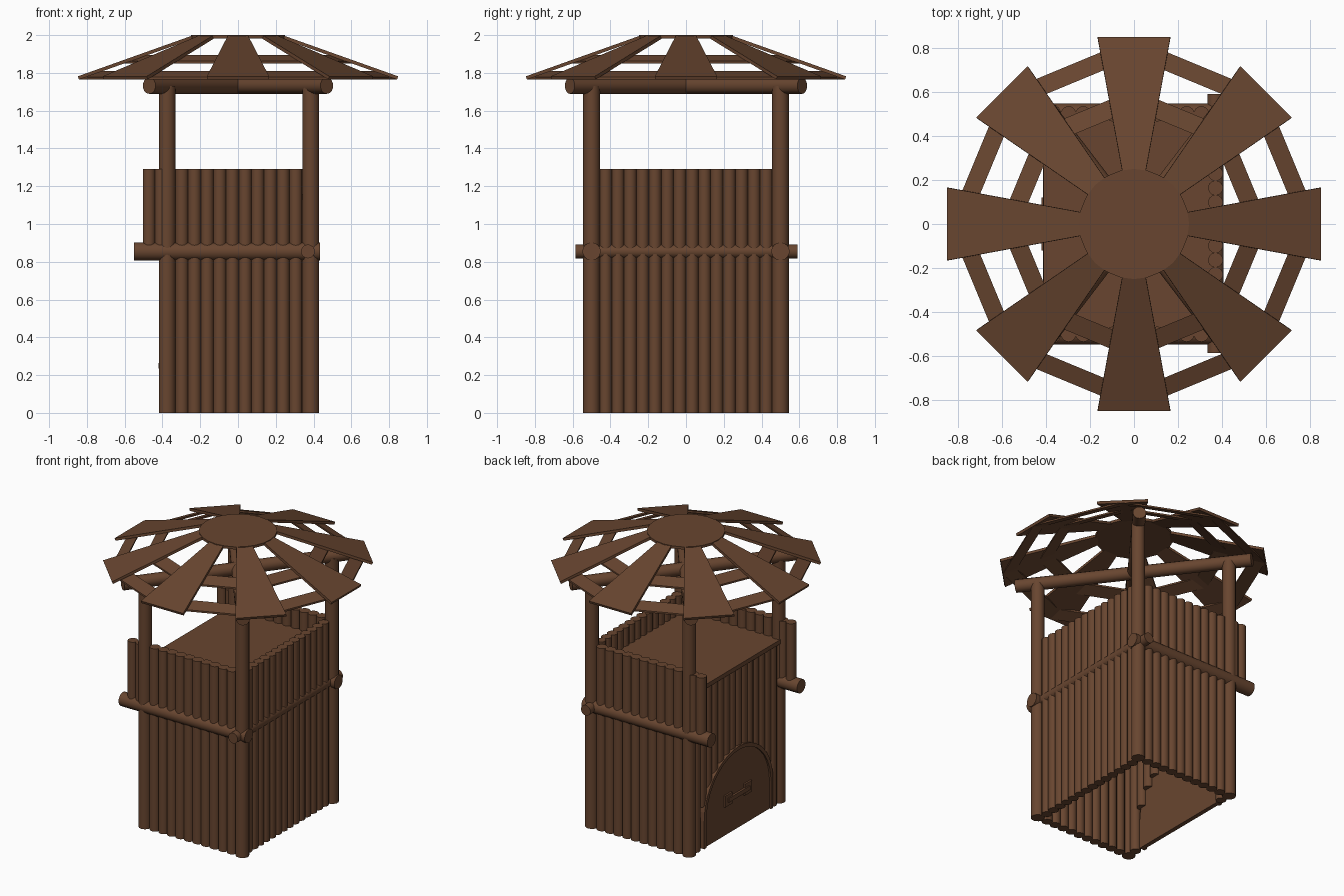
import bpy, bmesh, math
from mathutils import Vector, Matrix

if "Cube" in bpy.data.objects:
    bpy.data.objects.remove(bpy.data.objects["Cube"])

wood = bpy.data.materials.new("brown_wood")
wood.diffuse_color = (0.138, 0.060, 0.029, 1)
wood.use_nodes = True
wood.node_tree.nodes["Principled BSDF"].inputs["Base Color"].default_value = wood.diffuse_color


def finish(name, bm, smooth=False):
    bmesh.ops.recalc_face_normals(bm, faces=bm.faces)
    me = bpy.data.meshes.new(name)
    bm.to_mesh(me)
    bm.free()
    ob = bpy.data.objects.new(name, me)
    bpy.context.collection.objects.link(ob)
    me.materials.append(wood)
    if smooth:
        bpy.ops.object.select_all(action='DESELECT')
        ob.select_set(True)
        bpy.context.view_layer.objects.active = ob
        bpy.ops.object.shade_smooth_by_angle(angle=math.radians(40))
    return ob


def log(bm, a, b, r, sides=14):
    a, b = Vector(a), Vector(b)
    d = b - a
    m = Matrix.Translation((a + b) / 2) @ d.to_track_quat('Z', 'Y').to_matrix().to_4x4()
    bmesh.ops.create_cone(bm, cap_ends=True, segments=sides, radius1=r, radius2=r,
                          depth=d.length, matrix=m)


def logs(name, items):
    bm = bmesh.new()
    for a, b, r in items:
        log(bm, a, b, r)
    finish(name, bm, True)


def prism(bm, pts, offset):
    # closed solid from a flat outline swept by an offset vector
    f = bm.faces.new([bm.verts.new(p) for p in pts])
    ext = bmesh.ops.extrude_face_region(bm, geom=[f])
    vs = [v for v in ext['geom'] if isinstance(v, bmesh.types.BMVert)]
    bmesh.ops.translate(bm, verts=vs, vec=offset)


def box(bm, lo, hi):
    prism(bm, [(lo[0], lo[1], lo[2]), (hi[0], lo[1], lo[2]), (hi[0], hi[1], lo[2]),
               (lo[0], hi[1], lo[2])], (0, 0, hi[2] - lo[2]))


XL, XR, Y = -0.375, 0.385, 0.5
WALL_TOP, RAIL_Z = 1.29, 0.855

# Corner posts
for x, sx in ((XL, "left"), (XR, "right")):
    for y, sy in ((-Y, "front"), (Y, "back")):
        logs(f"post_{sy}_{sx}", [((x, y, 0), (x, y, 1.73), 0.044)])

# Front and back log walls, with short upper logs past the left posts
for y, n in ((-Y, "front"), (Y, "back")):
    items = [((-0.297 + i * 0.067, y, 0), (-0.297 + i * 0.067, y, WALL_TOP), 0.035)
             for i in range(10)]
    items += [((x, y, 0.86), (x, y, WALL_TOP), 0.034) for x in (-0.471, -0.408)]
    logs(f"{n}_wall", items)
    logs(f"{n}_rail", [((-0.55, y, RAIL_Z), (0.435, y, RAIL_Z), 0.048)])

# Right log wall and its rail
STEP = 0.0655
ys = [(i - 6.5) * STEP for i in range(14)]
logs("right_wall", [((0.37, y, 0), (0.37, y, WALL_TOP), 0.034) for y in ys])
logs("right_rail", [((0.37, -0.585, RAIL_Z), (0.37, 0.59, RAIL_Z), 0.037)])

# Left log wall, cut away behind the arched door
R, CZ = 0.385, 0.20


def arch_height(y):
    return CZ + math.sqrt(R * R - y * y) - 0.04 if abs(y) < R else 0


logs("left_wall", [((-0.37, y, arch_height(y)), (-0.37, y, 1.14), 0.034) for y in ys])

# Platform floor
bm = bmesh.new()
box(bm, (-0.41, -0.48, 1.13), (0.375, 0.48, 1.16))
finish("platform", bm)


# Arched door with a raised rim
def arch(r, x, bottom):
    pts = [(x, -r, bottom)]
    pts += [(x, -r * math.cos(math.pi * i / 20), CZ + r * math.sin(math.pi * i / 20))
            for i in range(21)]
    return pts + [(x, r, bottom)]


bm = bmesh.new()
prism(bm, arch(R, -0.40, 0.005), (0.03, 0, 0))
finish("door", bm)
bm = bmesh.new()
outer, inner = arch(R, -0.412, 0.005), arch(R - 0.025, -0.412, 0.005)
for i in range(len(outer) - 1):
    prism(bm, [outer[i], outer[i + 1], inner[i + 1], inner[i]], (0.015, 0, 0))
finish("door_rim", bm)

# Door handle: two plates and a bar
bm = bmesh.new()
for y in (-0.11, 0.11):
    box(bm, (-0.412, y - 0.04, 0.21), (-0.395, y + 0.04, 0.29))
box(bm, (-0.42, -0.12, 0.235), (-0.405, 0.12, 0.265))
finish("door_handle", bm)

# Crossed roof beams running corner to corner
for s, n in ((1, "a"), (-1, "b")):
    logs(f"roof_beam_{n}", [((-0.47, -0.615 * s, 1.732), (0.47, 0.615 * s, 1.732), 0.043)])


# Roof: hub disc, eight flared planks, two octagonal rings
def slope(r):
    return 2.0 - (r - 0.25) * 0.365


bm = bmesh.new()
bmesh.ops.create_cone(bm, cap_ends=True, segments=24, radius1=0.25, radius2=0.25, depth=0.018,
                      matrix=Matrix.Translation((0, 0, 1.991)))
finish("roof_hub", bm)

bm = bmesh.new()
for k in range(8):
    rot = Matrix.Rotation(k * math.pi / 4, 3, 'Z')
    outline = [(0.235, -0.052, slope(0.25)), (0.848, -0.165, slope(0.848)),
               (0.848, 0.165, slope(0.848)), (0.235, 0.052, slope(0.25))]
    prism(bm, [rot @ Vector(p) for p in outline], rot @ Vector((-0.006, 0, -0.017)))
finish("roof_planks", bm)

for n, r0, r1 in (("inner", 0.52, 0.61), ("outer", 0.755, 0.842)):
    bm = bmesh.new()
    for k in range(8):
        a, b = (Vector((math.cos(t), math.sin(t), 0))
                for t in (k * math.pi / 4, (k + 1) * math.pi / 4))
        pts = [d * r + Vector((0, 0, slope(r) - 0.006))
               for d, r in ((a, r0), (a, r1), (b, r1), (b, r0))]
        prism(bm, pts, (0, 0, -0.012))
    finish(f"roof_ring_{n}", bm)
